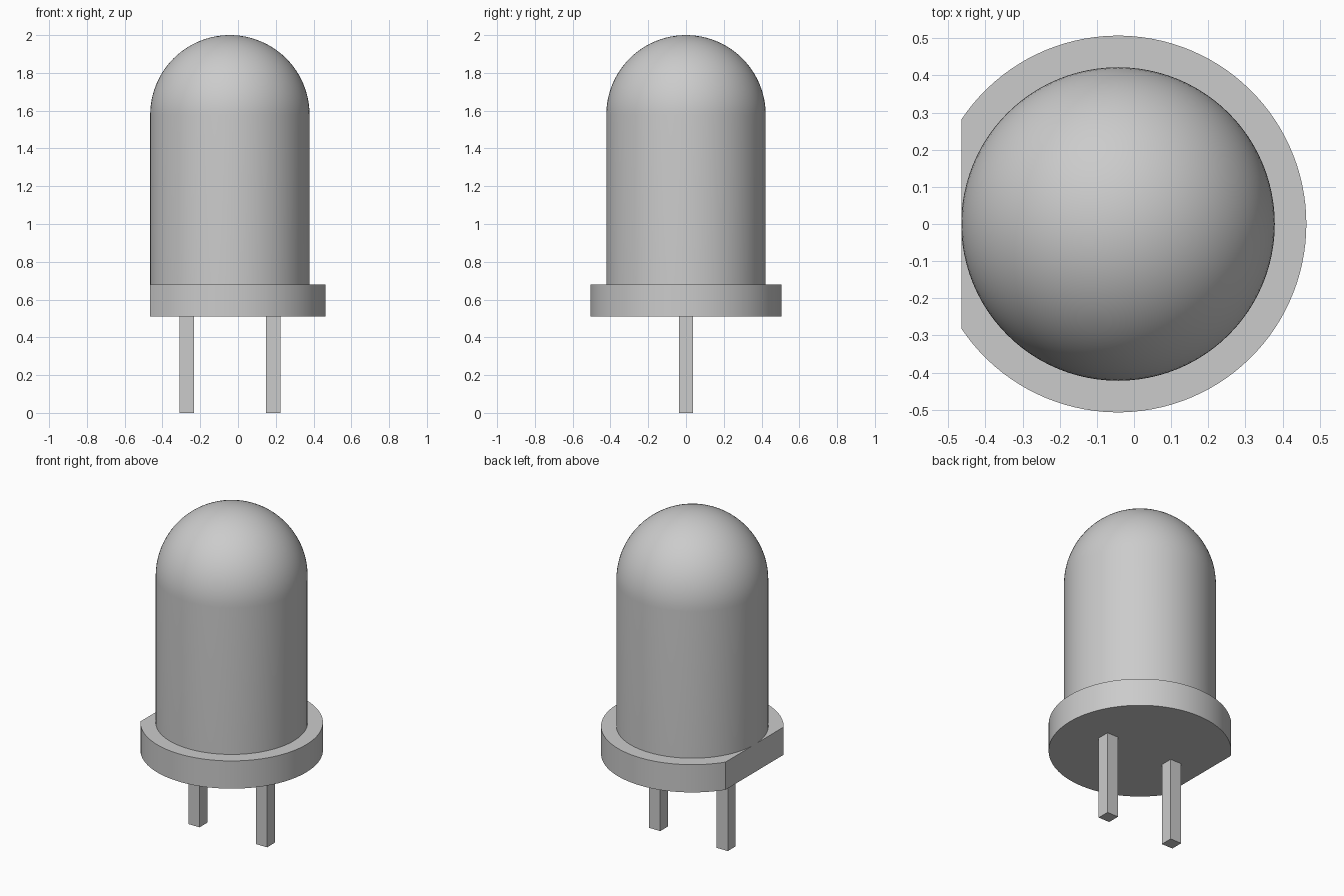
import bpy, bmesh, math

cube = bpy.data.objects.get("Cube")
if cube:
    bpy.data.objects.remove(cube, do_unlink=True)

AXIS_X = -0.043
BODY_R, FLANGE_R = 0.422, 0.507
FLANGE_Z, BODY_Z, TOP_Z = 0.51, 0.68, 2.0
LEG_W, LEG_OFFSET = 0.076, 0.229
SIDES = 96

grey = bpy.data.materials.new("light_grey")
grey.use_nodes = True
grey.diffuse_color = (0.6, 0.6, 0.6, 1)
grey.node_tree.nodes["Principled BSDF"].inputs["Base Color"].default_value = (0.6, 0.6, 0.6, 1)


def finish(name, bm, smooth=True):
    bmesh.ops.recalc_face_normals(bm, faces=bm.faces)
    mesh = bpy.data.meshes.new(name)
    bm.to_mesh(mesh)
    bm.free()
    mesh.materials.append(grey)
    obj = bpy.data.objects.new(name, mesh)
    bpy.context.collection.objects.link(obj)
    if smooth:
        bpy.ops.object.select_all(action="DESELECT")
        obj.select_set(True)
        bpy.context.view_layer.objects.active = obj
        bpy.ops.object.shade_smooth_by_angle(angle=math.radians(30))
    return obj


# Domed bulb: a straight wall and quarter-circle profile spun about the axis
bm = bmesh.new()
dome_z = TOP_Z - BODY_R
steps = 24
profile = [(BODY_R, BODY_Z)]
for i in range(steps + 1):
    a = math.pi / 2 * i / steps
    profile.append((BODY_R * math.cos(a), dome_z + BODY_R * math.sin(a)))
verts = [bm.verts.new((AXIS_X + r, 0, z)) for r, z in profile]
edges = [bm.edges.new(pair) for pair in zip(verts, verts[1:])]
bmesh.ops.spin(bm, geom=verts + edges, cent=(AXIS_X, 0, 0), axis=(0, 0, 1),
               angle=math.tau, steps=SIDES, use_duplicate=False)
bmesh.ops.remove_doubles(bm, verts=bm.verts, dist=0.0001)
finish("domed_bulb", bm)

# Flange: a disc outline with one side cut flat, level with the bulb wall
bm = bmesh.new()
cut = math.acos(BODY_R / FLANGE_R)
start, end = -math.pi + cut, math.pi - cut
outline = []
for i in range(SIDES + 1):
    a = start + (end - start) * i / SIDES
    outline.append(bm.verts.new((AXIS_X + FLANGE_R * math.cos(a),
                                 FLANGE_R * math.sin(a), FLANGE_Z)))
base = bm.faces.new(outline)
top = bmesh.ops.extrude_face_region(bm, geom=[base])["geom"]
bmesh.ops.translate(bm, vec=(0, 0, BODY_Z - FLANGE_Z),
                    verts=[v for v in top if isinstance(v, bmesh.types.BMVert)])
if not base.is_valid or not any(f.calc_center_median().z < FLANGE_Z + 0.001 for f in bm.faces):
    bmesh.ops.holes_fill(bm, edges=bm.edges)
finish("flange", bm)

# Two square pins
for name, side in (("right_pin", -1), ("left_pin", 1)):
    bm = bmesh.new()
    bmesh.ops.create_cube(bm, size=1)
    bmesh.ops.scale(bm, vec=(LEG_W, LEG_W, FLANGE_Z), verts=bm.verts)
    bmesh.ops.translate(bm, vec=(AXIS_X + side * LEG_OFFSET, 0, FLANGE_Z / 2), verts=bm.verts)
    finish(name, bm, smooth=False)
